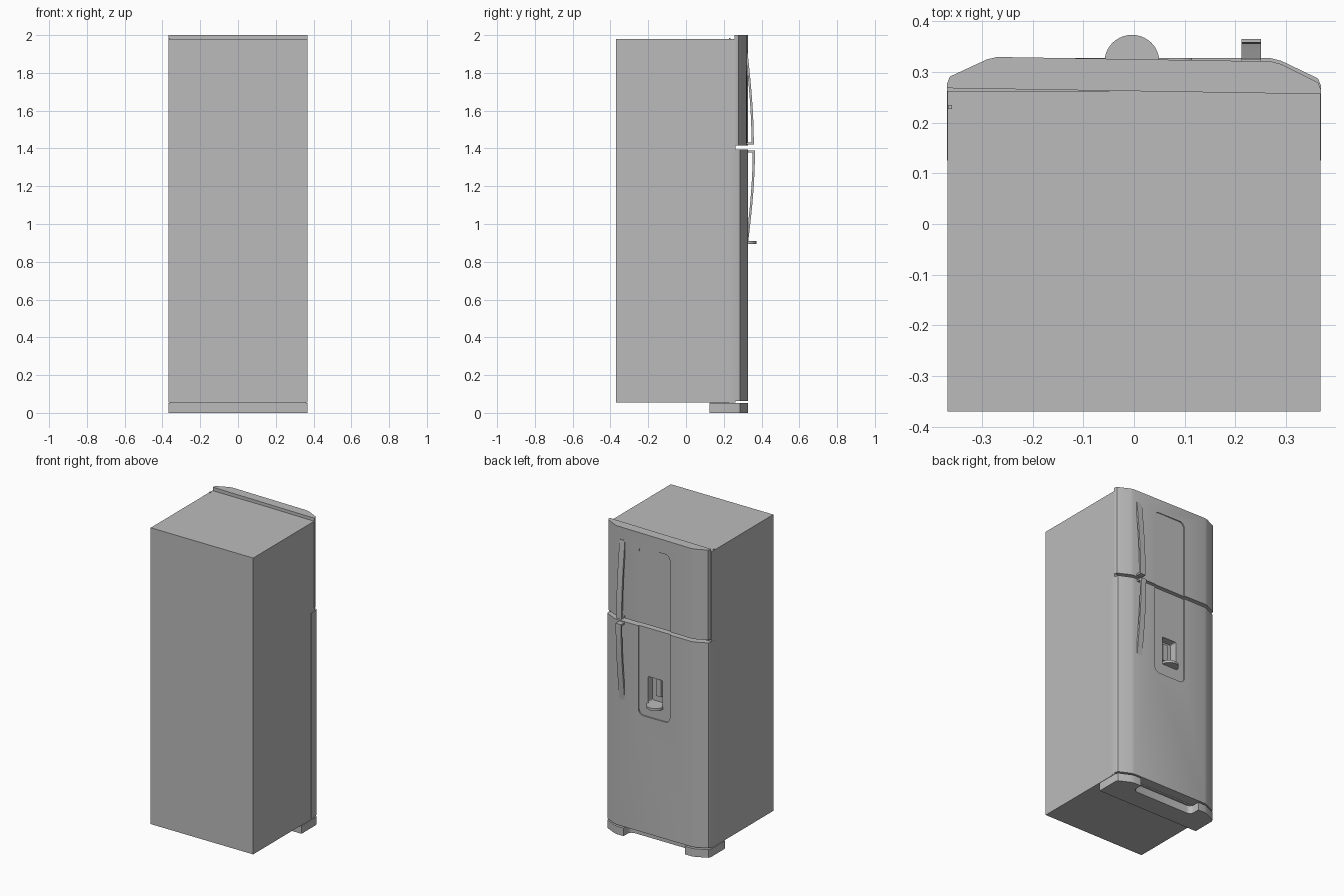
import bpy, bmesh, math
from mathutils import Vector

old = bpy.data.objects.get("Cube")
if old:
    bpy.data.objects.remove(old, do_unlink=True)

grey = bpy.data.materials.new("cabinet grey")
grey.use_nodes = True
tone = (0.5, 0.5, 0.5, 1)
grey.diffuse_color = tone
grey.node_tree.nodes["Principled BSDF"].inputs["Base Color"].default_value = tone


def prism(name, outline, low, high, axis="z", smooth=True):
    """Extrude a closed outline along one axis."""
    place = {
        "z": lambda a, b, c: (a, b, c),
        "x": lambda a, b, c: (c, a, b),
        "y": lambda a, b, c: (a, c, b),
    }[axis]
    bm = bmesh.new()
    face = bm.faces.new([bm.verts.new(place(a, b, low)) for a, b in outline])
    extruded = bmesh.ops.extrude_face_region(bm, geom=[face])["geom"]
    moved = [v for v in extruded if isinstance(v, bmesh.types.BMVert)]
    bmesh.ops.translate(bm, verts=moved, vec=Vector(place(0, 0, high - low)))
    bmesh.ops.recalc_face_normals(bm, faces=bm.faces)
    mesh = bpy.data.meshes.new(name)
    bm.to_mesh(mesh)
    bm.free()
    mesh.materials.append(grey)
    obj = bpy.data.objects.new(name, mesh)
    bpy.context.collection.objects.link(obj)
    if smooth:
        shade(obj)
    return obj


def shade(obj):
    bpy.ops.object.select_all(action="DESELECT")
    obj.select_set(True)
    bpy.context.view_layer.objects.active = obj
    bpy.ops.object.shade_smooth_by_angle(angle=math.radians(25))


def box(name, x, y, z):
    return prism(name, [(x[0], y[0]), (x[1], y[0]), (x[1], y[1]), (x[0], y[1])],
                 *z, smooth=False)


def rounded(x0, x1, z0, z1, r, steps=5):
    """Rectangle outline with rounded corners."""
    corners = [(x1 - r, z1 - r), (x0 + r, z1 - r), (x0 + r, z0 + r), (x1 - r, z0 + r)]
    return [(cx + r * math.cos(a), cz + r * math.sin(a))
            for k, (cx, cz) in enumerate(corners)
            for a in [(k + i / steps) * math.pi / 2 for i in range(steps + 1)]]


def cut(target, cutter):
    cutter.hide_render = True
    mod = target.modifiers.new("recess", "BOOLEAN")
    mod.operation = "DIFFERENCE"
    mod.solver = "EXACT"
    mod.object = cutter
    bpy.context.view_layer.objects.active = target
    bpy.ops.object.modifier_apply(modifier=mod.name)


# Door plan: bevelled front corners, optional lean across the width
def door_plan(back, lean=0.0, shift=0.0):
    half = [(.369, back), (.369, .272), (.363, .287), (.29, .322), (.27, .327)]
    full = half + [(-x, y) for x, y in reversed(half)]
    return [(x, y + shift + lean * x) for x, y in full]


# Cabinet
box("cabinet", (-.368, .368), (-.37, .262), (.055, 1.98))
box("hinge_pin", (-.367, -.359), (.227, .235), (1.98, 1.984))

# Doors
upper_door = prism("upper_door", door_plan(.264, -.016, -.002), 1.415, 2)
lower_door = prism("lower_door", door_plan(.225), .062, 1.395)

# Shallow panel running across both doors
panel_cutter = prism("panel_cutter", rounded(-.113, .113, .82, 1.91, .035),
                     .319, .4, "y", False)
for door in (upper_door, lower_door):
    cut(door, panel_cutter)

# Dispenser niche, paddle and tray
niche_cutter = prism("niche_cutter", rounded(-.055, .05, .91, 1.08, .008),
                     .27, .4, "y", False)
cut(lower_door, niche_cutter)
for helper in (panel_cutter, niche_cutter):
    bpy.data.objects.remove(helper, do_unlink=True)
for door in (upper_door, lower_door):
    shade(door)
box("dispenser_paddle", (-.02, .015), (.268, .285), (.95, 1.06))
arc = [math.pi * i / 20 for i in range(21)]
prism("dispenser_tray",
      [(.05, .272)] + [(-.004 + .054 * math.cos(a), .32 + .053 * math.sin(a)) for a in arc]
      + [(-.058, .272)], .895, .91)


# Bowed handles, hooked back to the door beside the gap
def handle(name, tip, grip, reach):
    steps = 14
    side = math.copysign(1, tip - grip)
    curve = [(i / steps, tip + (grip - tip) * i / steps) for i in range(steps + 1)]
    outer = [(.325 + reach * math.sin(t * math.pi / 2), z) for t, z in curve]
    inner = [(max(y - .012, .314), z) for y, z in outer[:-1]]
    inner.append((outer[-1][0] - .012, grip + side * .012))
    hook = [(.314, grip), (.314, grip + side * .012)]
    prism(name, outer + hook + inner[::-1], .212, .25, "x")


handle("upper_handle", 1.92, 1.42, .034)
handle("lower_handle", .87, 1.39, .04)

# Plinth with two feet and a toe recess between them
plinth = door_plan(.125)
front = [p for p in plinth if p[1] > .3]
right = [p for p in front if p[0] > 0]
left = [p for p in front if p[0] < 0]
sides = [p for p in plinth if p[1] < .3]
bend = [math.pi / 2 * i / 5 for i in range(6)]
notch = [(.22 - .03 * (1 - math.cos(a)), .285 - .03 * math.sin(a)) for a in bend]
prism("plinth",
      [p for p in sides if p[0] > 0] + right + [(.22, .327)] + notch
      + [(-x, y) for x, y in reversed(notch)] + [(-.22, .327)] + left
      + [p for p in sides if p[0] < 0], 0, .052)
box("plinth_joint", (-.36, .36), (.13, .224), (.05, .06))
